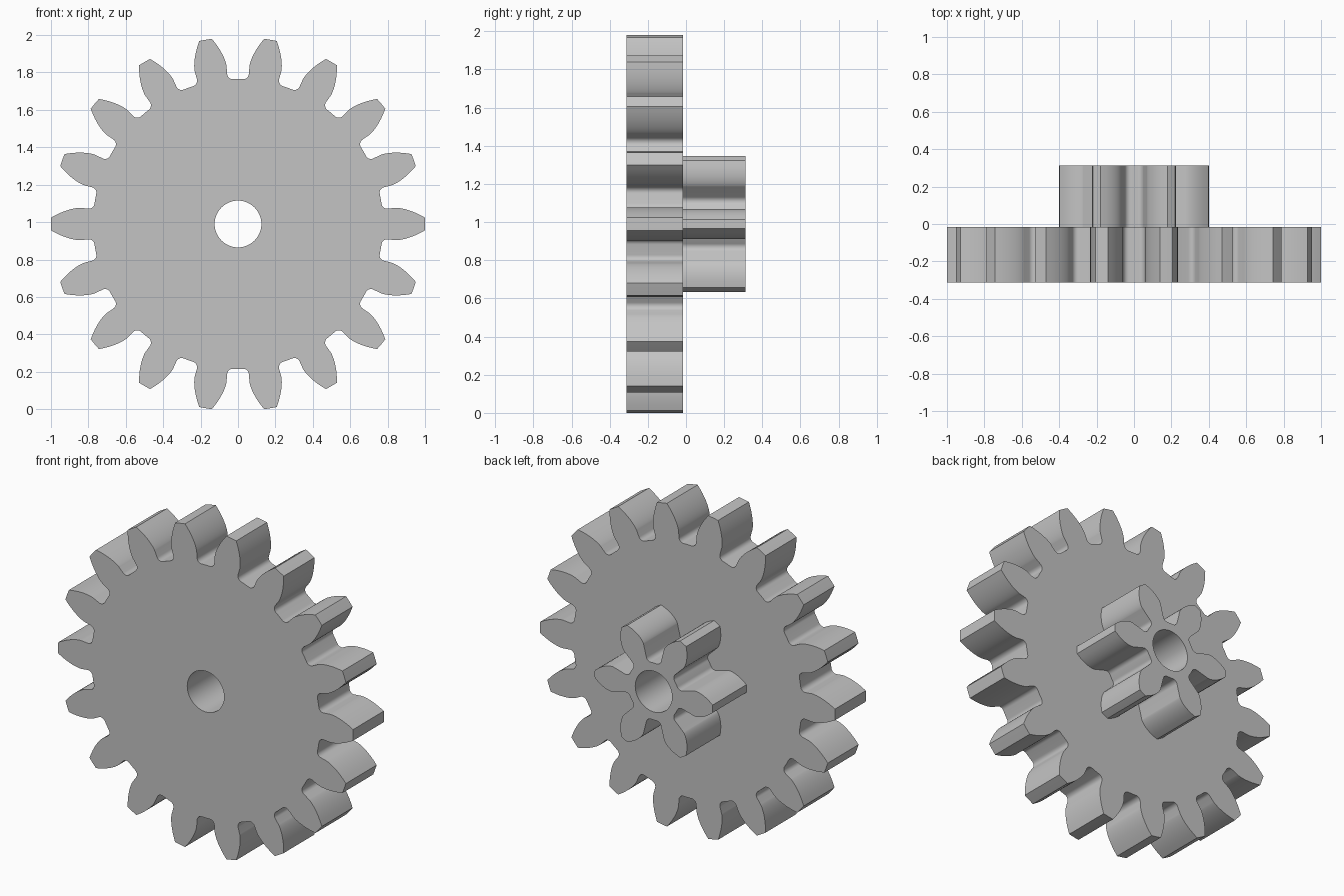
import bpy
import bmesh
from math import pi, sin, cos, tan, acos, asin, sqrt, radians

cube = bpy.data.objects.get("Cube")
if cube:
    bpy.data.objects.remove(cube, do_unlink=True)

MODULE = 0.1
PRESSURE = radians(20)
FILLET = 0.03
BORE = 0.125
AXIS_Z = 0.99

steel = bpy.data.materials.new("plain grey")
steel.use_nodes = True
grey = (0.55, 0.55, 0.55, 1)
steel.diffuse_color = grey
steel.node_tree.nodes["Principled BSDF"].inputs["Base Color"].default_value = grey


def inv(a):
    return tan(a) - a


def gear_outline(teeth):
    """Involute spur gear outline with rounded roots, first tooth on +x."""
    pitch_r = MODULE * teeth / 2
    outer, root = pitch_r + MODULE, pitch_r - 1.25 * MODULE
    base = pitch_r * cos(PRESSURE)
    base_half = pi / (2 * teeth) + inv(PRESSURE)
    half = []  # polar points from tip corner down to the root
    steps = 12
    for i in range(steps + 1):
        a = acos(base / outer) * (1 - i / steps)
        half.append((base / cos(a), base_half - inv(a)))
    # root fillet, tangent to the radial flank and the root circle
    centre_r = root + FILLET
    offset = asin(FILLET / centre_r)
    sweep = pi / 2 - offset
    for i in range(9):
        d = offset - pi / 2 - offset - sweep * i / 8
        x = centre_r * cos(offset) + FILLET * cos(d)
        y = centre_r * sin(offset) + FILLET * sin(d)
        r = sqrt(x * x + y * y)
        half.append((r, base_half + asin(y / r)))
    tooth = [(r, -a) for r, a in reversed(half)] + [(outer, 0)] + half
    tooth.append((root, pi / teeth))
    return [(r * cos(a + k * 2 * pi / teeth), r * sin(a + k * 2 * pi / teeth))
            for k in range(teeth) for r, a in tooth]


def bored_solid(name, outline, front, back):
    """Extrude an outline along y with the round shaft bore through it."""
    bore = [(BORE * cos(i * pi / 32), BORE * sin(i * pi / 32)) for i in range(64)]
    bm = bmesh.new()
    caps = ([], [])
    for loop in (outline, bore):
        rings = [[bm.verts.new((x, y, AXIS_Z + z)) for x, z in loop]
                 for y in (front, back)]
        n = len(loop)
        for cap, ring in zip(caps, rings):
            cap += [bm.edges.new((ring[i], ring[(i + 1) % n])) for i in range(n)]
        for i in range(n):
            j = (i + 1) % n
            bm.faces.new((rings[0][i], rings[0][j], rings[1][j], rings[1][i]))
    for cap, side in zip(caps, (-1, 1)):
        bmesh.ops.triangle_fill(bm, edges=cap, use_beauty=True, normal=(0, side, 0))
    bmesh.ops.recalc_face_normals(bm, faces=bm.faces[:])
    mesh = bpy.data.meshes.new(name)
    bm.to_mesh(mesh)
    bm.free()
    mesh.materials.append(steel)
    obj = bpy.data.objects.new(name, mesh)
    bpy.context.collection.objects.link(obj)
    bpy.ops.object.select_all(action='DESELECT')
    obj.select_set(True)
    bpy.context.view_layer.objects.active = obj
    bpy.ops.object.shade_smooth_by_angle(angle=radians(28))
    return obj


# Large front wheel and small rear pinion on a shared axis
bored_solid("large_gear_wheel", gear_outline(18), -0.313, -0.015)
bored_solid("small_pinion", gear_outline(6), -0.015, 0.313)
